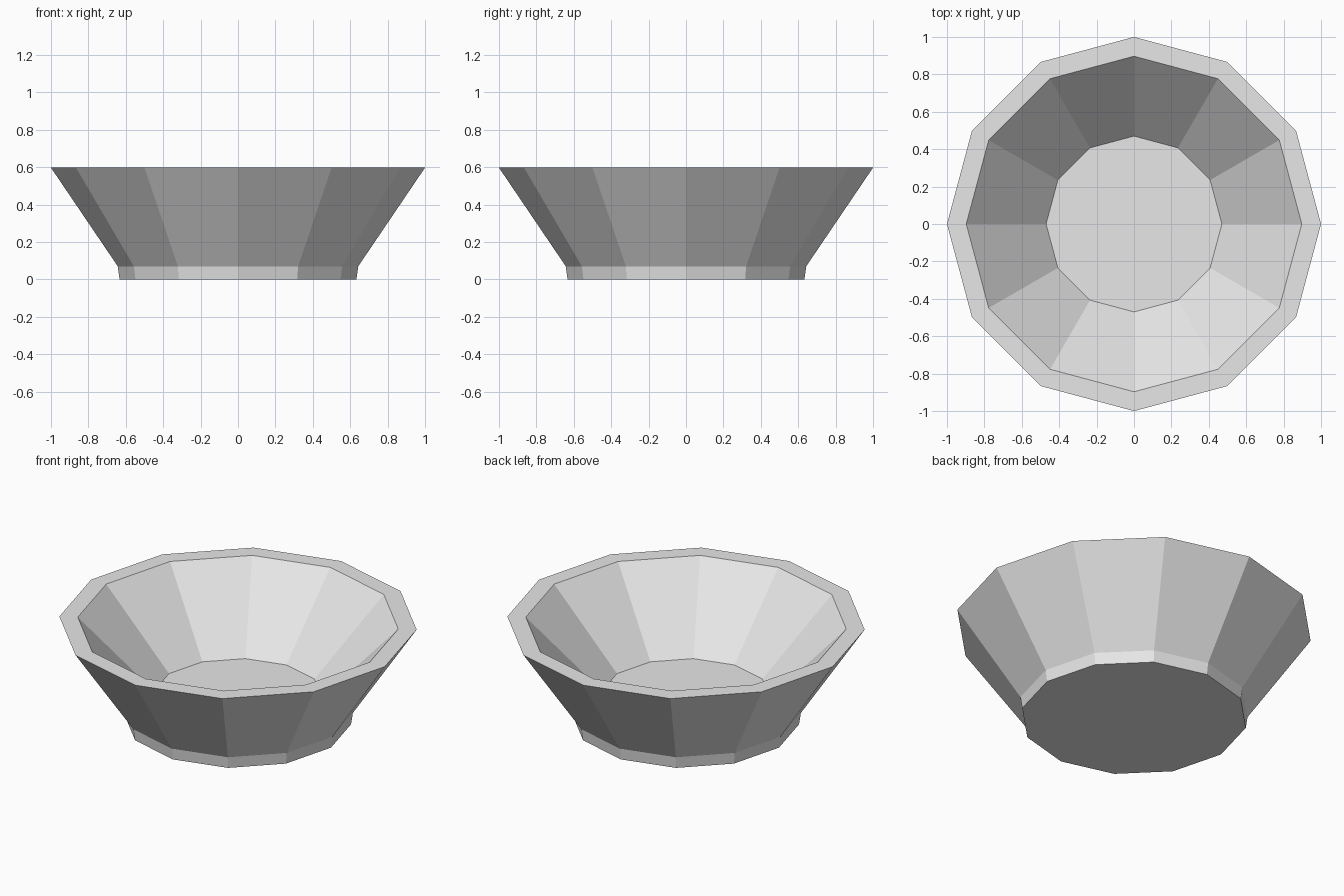
import bpy
import bmesh
from math import cos, sin, tau

SIDES = 12

cube = bpy.data.objects.get("Cube")
if cube:
    bpy.data.objects.remove(cube, do_unlink=True)

# Plain light grey for the whole bowl
grey = bpy.data.materials.new("light_grey")
grey.use_nodes = True
colour = (0.8, 0.8, 0.8, 1)
grey.diffuse_color = colour
grey.node_tree.nodes["Principled BSDF"].inputs["Base Color"].default_value = colour

# Profile (radius, height): foot, outer wall, rim, inner wall down to the floor
profile = [(0.633, 0), (0.643, 0.07), (1, 0.597), (0.897, 0.597), (0.47, 0.16)]

bm = bmesh.new()
rings = [
    [bm.verts.new((r * cos(tau * i / SIDES), r * sin(tau * i / SIDES), z))
     for i in range(SIDES)]
    for r, z in profile
]

# Walls between neighbouring rings
for low, high in zip(rings, rings[1:]):
    for i in range(SIDES):
        j = (i + 1) % SIDES
        bm.faces.new((low[i], low[j], high[j], high[i]))

# Underside and inner floor
bm.faces.new(rings[0][::-1])
bm.faces.new(rings[-1])
bmesh.ops.recalc_face_normals(bm, faces=bm.faces)

mesh = bpy.data.meshes.new("bowl")
bm.to_mesh(mesh)
bm.free()
mesh.materials.append(grey)
bowl = bpy.data.objects.new("bowl", mesh)
bpy.context.collection.objects.link(bowl)
